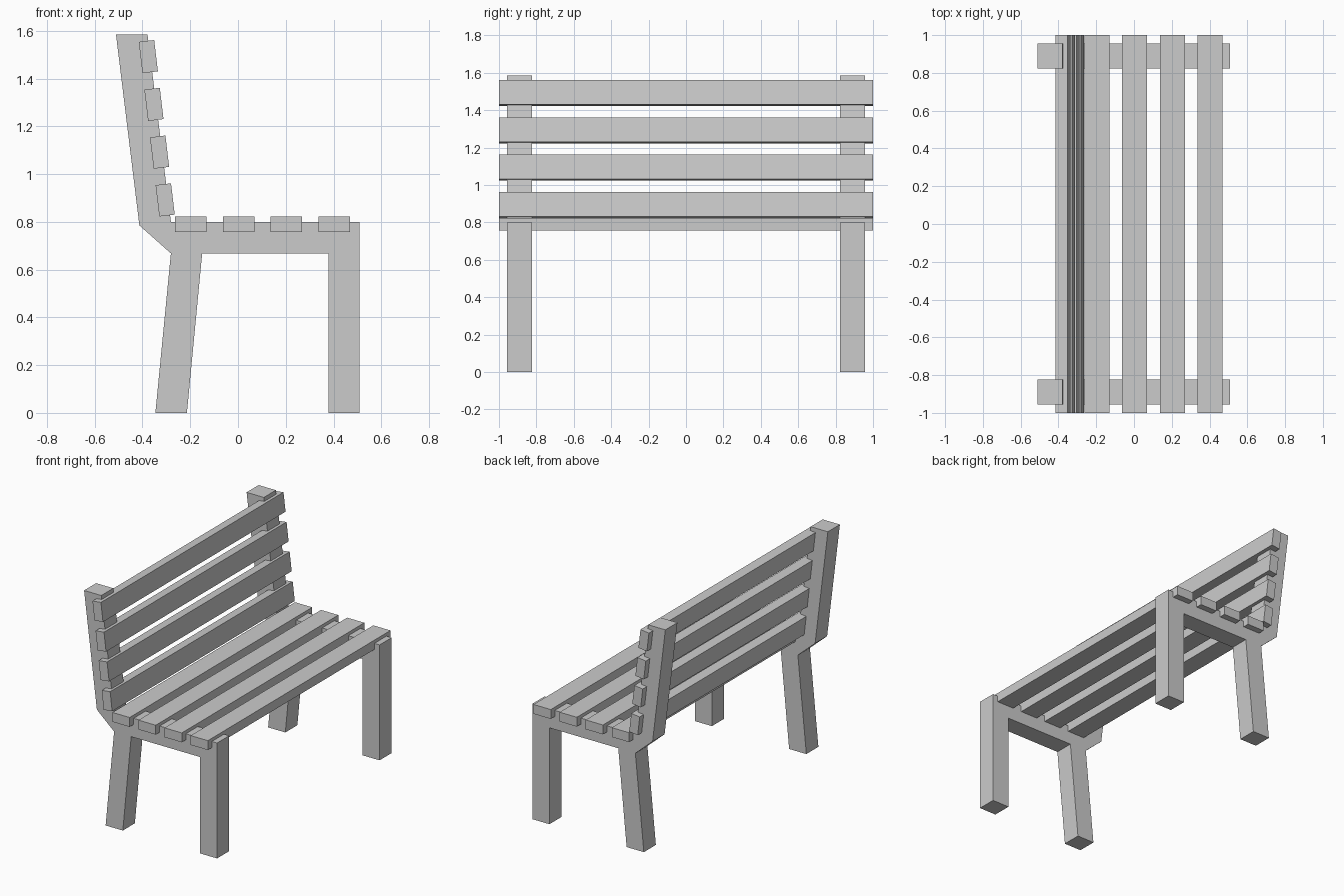
import bpy, bmesh, math

if "Cube" in bpy.data.objects:
    bpy.data.objects.remove(bpy.data.objects["Cube"])

# Side frame outline (x, z): back leg, seat rail, front leg, leaning back post
OUTLINE = [(-0.346, 0), (-0.214, 0), (-0.15, 0.668), (0.378, 0.668), (0.378, 0),
           (0.509, 0), (0.509, 0.80), (-0.281, 0.80), (-0.379, 1.585),
           (-0.511, 1.585), (-0.413, 0.785), (-0.281, 0.668)]


def add_object(name, bm):
    bmesh.ops.recalc_face_normals(bm, faces=bm.faces)
    mesh = bpy.data.meshes.new(name)
    bm.to_mesh(mesh)
    bm.free()
    obj = bpy.data.objects.new(name, mesh)
    bpy.context.collection.objects.link(obj)
    return obj


def side_frame(name, y0, thickness=0.132):
    bm = bmesh.new()
    face = bm.faces.new([bm.verts.new((x, y0, z)) for x, z in OUTLINE])
    ext = bmesh.ops.extrude_face_region(bm, geom=[face], use_keep_orig=True)
    moved = [v for v in ext["geom"] if isinstance(v, bmesh.types.BMVert)]
    bmesh.ops.translate(bm, verts=moved, vec=(0, thickness, 0))
    return add_object(name, bm)


def slat(name, x, z, width, height, tilt=0.0):
    bm = bmesh.new()
    bmesh.ops.create_cube(bm, size=1)
    bmesh.ops.scale(bm, vec=(width, 2.0, height), verts=bm.verts)
    obj = add_object(name, bm)
    obj.location = (x, 0, z)
    obj.rotation_euler.y = tilt
    return obj


# Two end frames
side_frame("left_frame", -0.956)
side_frame("right_frame", 0.824)

# Four seat slats and four leaning back slats
for i in range(4):
    slat(f"seat_slat_{i + 1}", -0.197 + 0.2 * i, 0.79, 0.132, 0.065)
    slat(f"back_slat_{i + 1}", -0.305 - 0.0235 * i, 0.892 + 0.2 * i,
         0.065, 0.132, math.radians(-6.8))
